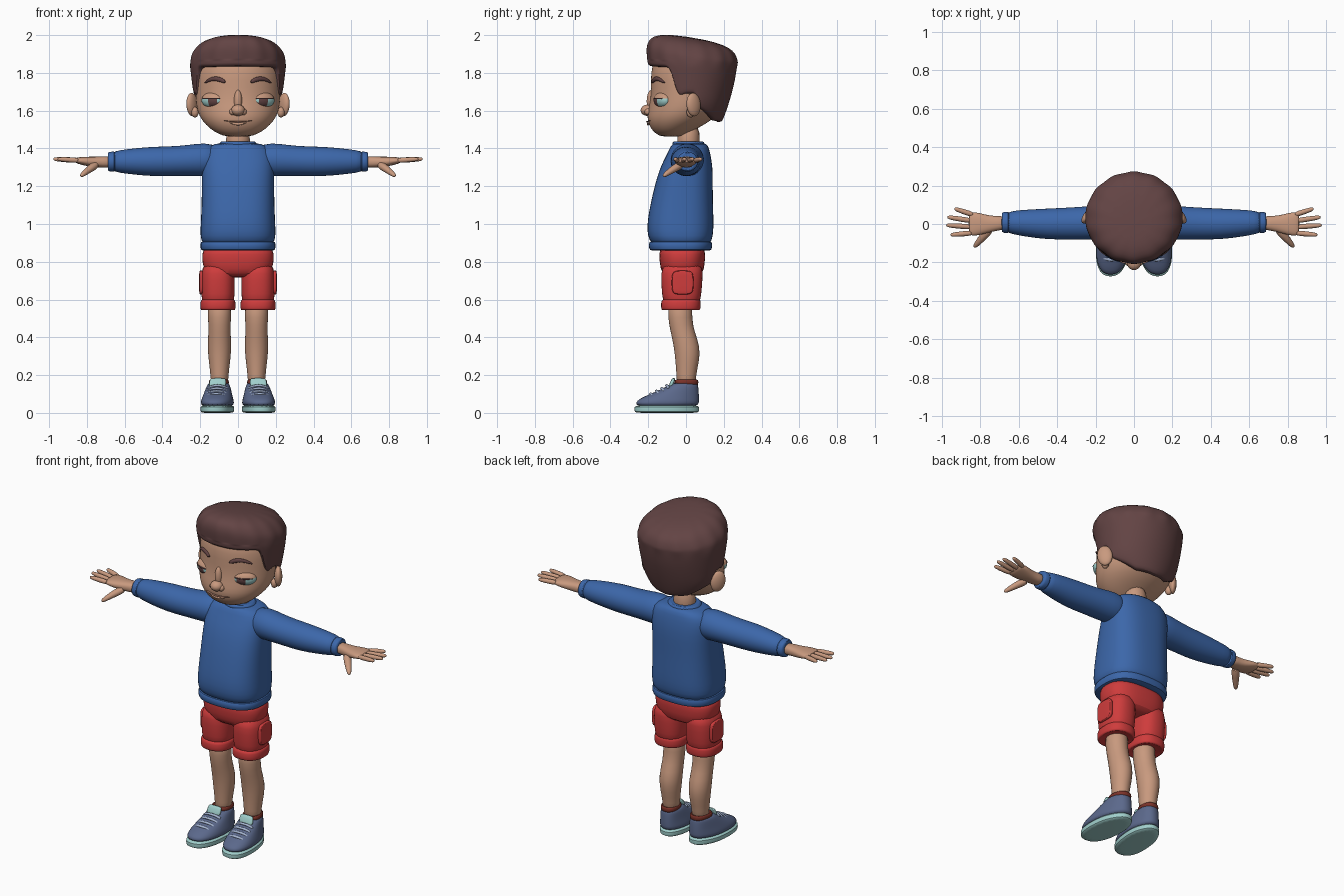
import bpy, bmesh, math
from mathutils import Vector, Matrix

COLORS = {
    "skin": (0.58, 0.32, 0.21), "hair_brown": (0.125, 0.058, 0.058),
    "sweater_blue": (0.045, 0.135, 0.40), "shorts_red": (0.62, 0.045, 0.045),
    "shoe_slate": (0.105, 0.14, 0.26), "sole_teal": (0.35, 0.62, 0.60),
    "lace_pale_blue": (0.37, 0.45, 0.62), "collar_dark_red": (0.20, 0.032, 0.022),
    "lip": (0.42, 0.20, 0.14)}
MATS = {}
for key, c in COLORS.items():
    MATS[key] = bpy.data.materials.new(key)
    MATS[key].diffuse_color = (*c, 1)


def finish(name, bm, mats, mirror, sub):
    me = bpy.data.meshes.new(name)
    bmesh.ops.recalc_face_normals(bm, faces=bm.faces[:])
    bm.to_mesh(me)
    bm.free()
    for m in mats:
        me.materials.append(MATS[m])
    me.polygons.foreach_set("use_smooth", [True] * len(me.polygons))
    me.set_sharp_from_angle(angle=math.radians(50))
    ob = bpy.data.objects.new(name, me)
    bpy.context.collection.objects.link(ob)
    if mirror:
        ob.modifiers.new("mirror", "MIRROR").use_mirror_merge = False
    if sub:
        s = ob.modifiers.new("smooth", "SUBSURF")
        s.levels = s.render_levels = sub
    return ob


def skin_rings(name, rings, mat, mirror=False, sub=1, caps=(True, True)):
    bm = bmesh.new()
    vs = [[bm.verts.new(p) for p in r] for r in rings]
    n = len(vs[0])
    for a, b in zip(vs, vs[1:]):
        for i in range(n):
            j = (i + 1) % n
            bm.faces.new((a[i], a[j], b[j], b[i]))
    if caps[0]:
        bm.faces.new(vs[0][::-1])
    if caps[1]:
        bm.faces.new(vs[-1])
    return finish(name, bm, [mat], mirror, sub)


def sweep(name, secs, mat, n=24, e=2.0, mirror=False, sub=1, fn=None):
    """Loft superellipses (x, y, z, half width, half depth) along a path."""
    pts = [Vector(s[:3]) for s in secs]
    d = pts[-1] - pts[0]
    upright = abs(d.z) > max(abs(d.x), abs(d.y))
    rings = []
    for i, s in enumerate(secs):
        u, v = Vector((1, 0, 0)), Vector((0, 1, 0))
        if not upright:
            t = (pts[min(i + 1, len(pts) - 1)] - pts[max(i - 1, 0)]).normalized()
            u = Vector((0, 0, 1)).cross(t).normalized()
            v = t.cross(u)
        ring = []
        for k in range(n):
            c, q = math.cos(2 * math.pi * k / n), math.sin(2 * math.pi * k / n)
            p = (pts[i] + u * s[3] * math.copysign(abs(c) ** (2 / e), c)
                 + v * s[4] * math.copysign(abs(q) ** (2 / e), q))
            ring.append(fn(p) if fn else p)
        rings.append(ring)
    return skin_rings(name, rings, mat, mirror, sub)


def tower(name, rows, mat, cx=0, **kw):
    """Upright loft from rows of (z, half width, front y, back y)."""
    return sweep(name, [(cx, (f + b) / 2, z, w, (b - f) / 2) for z, w, f, b in rows], mat, **kw)


def ball(name, mx, mats, mirror=False, rule=None, seg=24):
    bm = bmesh.new()
    bmesh.ops.create_uvsphere(bm, u_segments=seg, v_segments=seg, radius=1)
    for f in bm.faces:
        f.material_index = rule(f.calc_center_median()) if rule else 0
    bm.transform(mx)
    return finish(name, bm, mats, mirror, 0)


def place(loc, scale, rz=0, rx=0):
    return (Matrix.Translation(loc) @ Matrix.Rotation(math.radians(rz), 4, 'Z')
            @ Matrix.Rotation(math.radians(rx), 4, 'X') @ Matrix.Diagonal((*scale, 1)))


def lerp(table, x):
    x = min(max(x, table[0][0]), table[-1][0])
    for a, b in zip(table, table[1:]):
        if x <= b[0]:
            t = (x - a[0]) / (b[0] - a[0])
            return [p + (q - p) * t for p, q in zip(a[1:], b[1:])]


# Head, neck
HEAD = [(1.462, .06, -.13, -.02), (1.475, .10, -.155, .0), (1.50, .145, -.185, .05),
        (1.55, .195, -.208, .14), (1.60, .217, -.202, .185), (1.65, .224, -.19, .205),
        (1.72, .226, -.185, .215), (1.80, .226, -.188, .215), (1.88, .205, -.17, .2), (1.94, .12, -.1, .12)]
tower("head", HEAD, "skin", n=32)
tower("neck", [(1.38, .068, -.05, .075), (1.44, .062, -.046, .07), (1.53, .064, -.046, .075)], "skin")


def face_y(x, z):
    w, f, b = lerp(HEAD, z)
    return (f + b) / 2 - (b - f) / 2 * math.sqrt(max(0, 1 - (x / w) ** 2))


# Hair shell with a hairline that changes with the angle from the front
HAIR = [(1.54, .18, -.15, .192), (1.63, .228, -.17, .225), (1.75, .244, -.19, .258), (1.85, .256, -.203, .272),
        (1.90, .248, -.208, .273), (1.95, .212, -.195, .258), (1.978, .16, -.15, .2), (1.992, .08, -.08, .1)]
LINE = [(0, 1.835), (54, 1.83), (61, 1.81), (66, 1.70), (72, 1.67), (80, 1.69), (95, 1.69),
        (100, 1.62), (140, 1.55), (180, 1.54)]


def hair_point(deg, z, k=1.0):
    w, f, b = lerp(HAIR, z)
    a = math.radians(deg)
    k *= 1 + (.012 * math.cos(14 * a) if z > 1.86 else 0)
    y = (f + b) / 2 - k * (b - f) / 2 * math.cos(a)
    tilt = min(max((z - 1.84) / .06, 0), 1)
    return (k * w * math.sin(a), y, z - .15 * y * tilt)


angles = [i * 5 - 180 for i in range(72)]
low = {a: lerp(LINE, abs(a))[0] for a in angles}
rings = [[hair_point(a, low[a], .84) for a in angles], [hair_point(a, low[a], .97) for a in angles]]
rings += [[hair_point(a, low[a] + .012 + (1.87 - low[a] - .012) * i / 6) for a in angles] for i in range(7)]
rings += [[hair_point(a, z) for a in angles] for z in (1.90, 1.93, 1.955, 1.978, 1.992)]
skin_rings("hair", rings, "hair_brown", caps=(False, True))

# Ears, nose
ball("ears", place((.243, .04, 1.632), (.022, .043, .062), 35, 8), ["skin"], True)
ball("ear_lobes", place((.228, .025, 1.592), (.02, .022, .028)), ["skin"], True, seg=12)
ball("nose", place((0, -.203, 1.602), (.036, .037, .03)), ["skin"])
ball("nose_wings", place((.028, -.2, 1.594), (.018, .02, .018)), ["skin"], True, seg=12)
ball("nose_bridge", place((0, -.183, 1.65), (.022, .025, .06)), ["skin"])

# Half closed eyes: lid, eye band and iris chosen by position on the ball
eye = place((.13, -.125, 1.656), (.068, .04, .043), 26)


def eye_rule(c):
    if not -.7 < c.z < .2 or c.y > 0:
        return 0
    return 2 if abs(c.x + .25) < .36 else 1


ball("eyes", eye, ["skin", "sole_teal", "hair_brown"], True, eye_rule, 32)
lash = []
for i in range(7):
    x = -.78 + i * .26
    p = eye @ Vector((x, -math.sqrt(1 - x * x - .04), .2))
    lash.append((*p, .004, .004))
sweep("eyelashes", lash, "hair_brown", n=8, mirror=True)
brow = [(.065, 1.748, .006), (.085, 1.762, .014), (.12, 1.772, .013), (.15, 1.765, .010), (.178, 1.745, .004)]
sweep("eyebrows", [(x, face_y(x, z) - .001, z, .009, h) for x, z, h in brow], "hair_brown", n=10, mirror=True)

# Mouth
for nm, z0, h, mat in (("mouth_line", 1.541, .004, "lip"), ("lower_lip", 1.53, .010, "skin")):
    k = 1 if mat == "lip" else .6
    sweep(nm, [(x * k, face_y(x * k, z0) - .002, z0 + 1.2 * x * x, .007, h * (1 - abs(x) * 9))
               for x in (-.08, -.05, -.025, 0, .025, .05, .08)], mat, n=8)

# Sweater
tower("sweater_body", [(.88, .18, -.17, .12), (.915, .197, -.195, .138), (.96, .2, -.207, .146),
      (1.03, .196, -.203, .146), (1.12, .193, -.185, .143), (1.2, .192, -.167, .142), (1.3, .192, -.138, .142),
      (1.37, .19, -.1, .13), (1.415, .16, -.08, .118), (1.432, .09, -.065, .1)], "sweater_blue", n=32, e=2.6)
tower("sweater_hem", [(.858, .18, -.175, .12), (.86, .197, -.194, .136), (.885, .2, -.198, .14),
      (.908, .198, -.196, .138), (.912, .18, -.17, .12)], "sweater_blue", n=32, e=2.6)
tower("sweater_neckband", [(1.405, .105, -.078, .105), (1.428, .1, -.074, .1), (1.44, .088, -.066, .09),
      (1.436, .07, -.05, .075)], "sweater_blue")
sweep("sleeves", [(.1, .01, 1.335, .08, .08), (.18, .008, 1.342, .09, .09), (.26, .004, 1.336, .087, .082),
      (.36, .002, 1.332, .083, .079), (.45, .0, 1.331, .081, .079), (.55, .004, 1.331, .072, .07),
      (.63, .008, 1.331, .062, .06), (.67, .008, 1.331, .05, .05)], "sweater_blue", mirror=True)
sweep("sleeve_cuffs", [(.648, .008, 1.33, .05, .048), (.653, .008, 1.33, .057, .055), (.683, .008, 1.33, .054, .052),
      (.69, .008, 1.33, .05, .048), (.688, .008, 1.33, .036, .034)], "sweater_blue", mirror=True)

# Hands
sweep("palms", [(.66, .008, 1.328, .036, .032), (.72, .003, 1.328, .038, .03), (.765, .0, 1.328, .047, .028),
      (.81, .0, 1.333, .06, .024), (.845, .0, 1.336, .062, .018), (.862, .0, 1.337, .052, .012)],
      "skin", n=20, e=2.4, mirror=True)
fingers = [(.83, .046, .935, .08), (.84, .016, .972, .036), (.84, -.016, .978, -.006), (.835, -.046, .955, -.057)]
for i, (x0, y0, x1, y1) in enumerate(fingers):
    sweep("finger_%d" % (i + 1), [(x0 + (x1 - x0) * t, y0 + (y1 - y0) * t, 1.336 + .008 * t, r, r)
          for t, r in ((0, .015), (.5, .0145), (.88, .012), (.98, .008), (1, .003))], "skin", n=10, mirror=True)
sweep("thumbs", [(.745, -.02, 1.318, .026, .024), (.785, -.065, 1.292, .022, .02), (.812, -.097, 1.27, .016, .015),
      (.828, -.115, 1.257, .012, .011), (.833, -.121, 1.253, .004, .004)], "skin", n=12, mirror=True)

# Shorts
tower("shorts_hips", [(.715, .1, -.09, .05), (.735, .17, -.128, .09), (.79, .19, -.14, .1), (.84, .19, -.142, .102),
      (.885, .186, -.14, .1)], "shorts_red", n=32, e=2.6)
tower("shorts_legs", [(.57, .078, -.11, .065), (.6, .087, -.125, .078), (.66, .09, -.13, .085),
      (.74, .09, -.134, .09), (.8, .075, -.12, .085)], "shorts_red", cx=.106, e=2.4, mirror=True)
tower("shorts_cuffs", [(.555, .06, -.09, .04), (.542, .088, -.126, .072), (.548, .094, -.133, .078),
      (.59, .094, -.133, .079), (.6, .088, -.126, .075), (.605, .07, -.1, .06)], "shorts_red", cx=.106, e=2.4, mirror=True)
sweep("shorts_pockets", [(.17, -.018, .69, .056, .062), (.198, -.018, .69, .059, .065), (.204, -.018, .69, .056, .062),
      (.206, -.018, .69, .04, .046)], "shorts_red", e=4, mirror=True)

# Legs
tower("legs", [(.6, .064, -.097, .037), (.5, .061, -.096, .031), (.43, .058, -.082, .045), (.35, .064, -.064, .076),
      (.27, .057, -.056, .07), (.2, .047, -.05, .052), (.13, .046, -.05, .052)], "skin", cx=.098, mirror=True)


# Shoes: narrow the heel and turn the toe slightly outwards
def foot(p):
    heel = min(max((p.y + .05) / .12, 0), 1)
    return Vector((.105 + (p.x - .11) * (1 - .18 * heel) - (p.y + .05) * .08, p.y, p.z))


shoe = dict(cx=.11, e=2.4, mirror=True, fn=foot)
tower("soles", [(0, .078, -.262, .06), (.002, .088, -.274, .07), (.035, .09, -.276, .072), (.041, .08, -.262, .062)],
      "sole_teal", **shoe)
tower("shoe_uppers", [(.03, .083, -.266, .066), (.055, .088, -.268, .07), (.075, .083, -.248, .07),
      (.098, .076, -.195, .069), (.125, .069, -.132, .067), (.15, .062, -.085, .064), (.16, .054, -.068, .058)],
      "shoe_slate", **shoe)
tower("shoe_collars", [(.14, .05, -.05, .062), (.155, .058, -.062, .066), (.172, .057, -.06, .066),
      (.178, .05, -.054, .06), (.17, .042, -.045, .05)], "collar_dark_red", **shoe)
sweep("shoe_tongues", [(.11, -.085, .13, .045, .012), (.108, -.074, .16, .046, .012), (.106, -.066, .18, .042, .01),
      (.106, -.064, .184, .034, .005)], "sole_teal", n=16, e=3, mirror=True)
for i, (y, z) in enumerate([(-.188, .102), (-.158, .117), (-.13, .131), (-.104, .146)]):
    sweep("lace_%d" % (i + 1), [(.11 + x, y + abs(x) * .25, z - 6 * x * x, .009, .007)
          for x in (-.056, -.04, -.02, 0, .02, .04, .056)], "lace_pale_blue", n=10, mirror=True, fn=foot)
